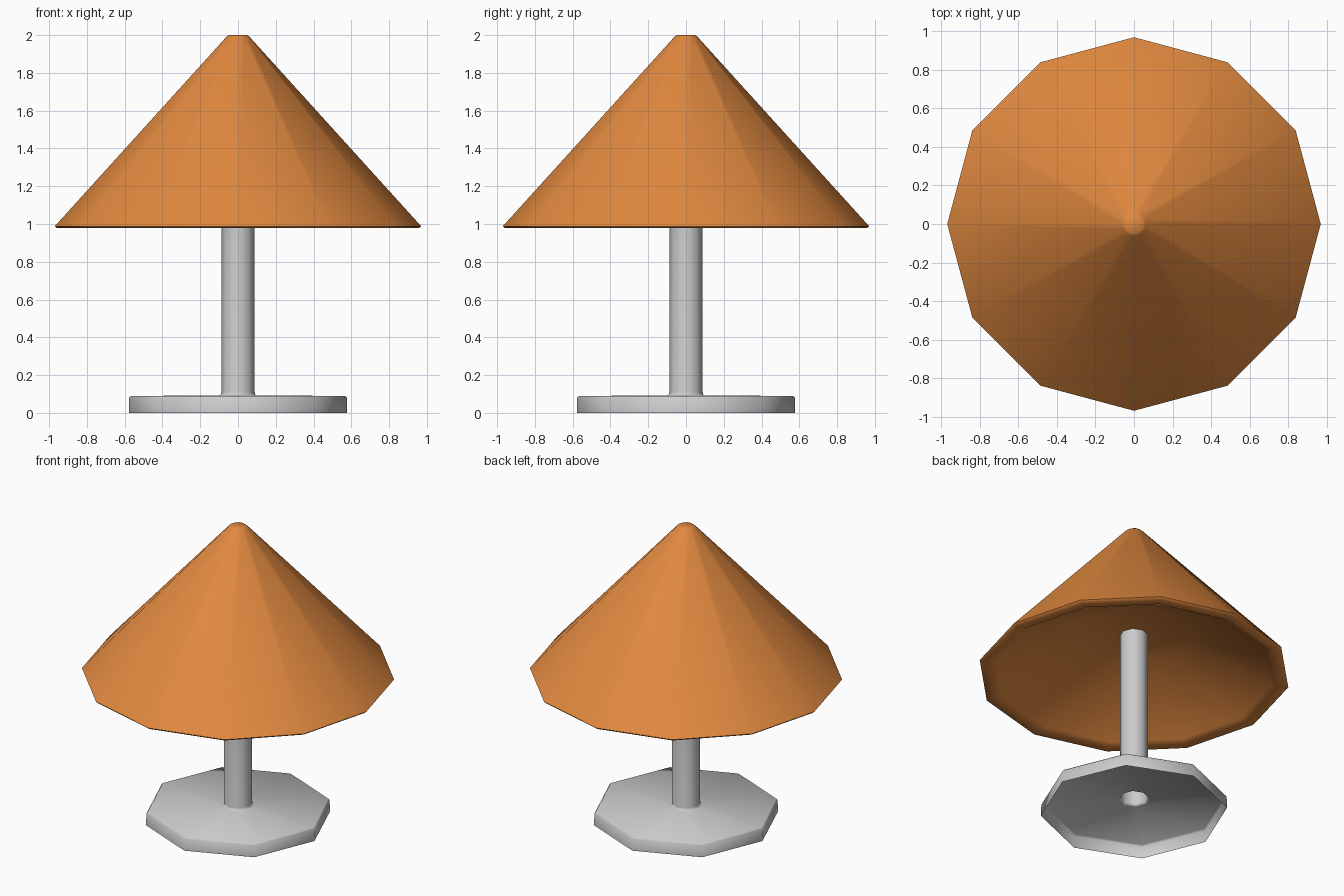
import bpy, bmesh
from math import cos, sin, tau, radians

if "Cube" in bpy.data.objects:
    bpy.data.objects.remove(bpy.data.objects["Cube"])


def revolve(name, profile, sides, cap_ends=False, angle=60):
    """Spin a (radius, height) profile round z into a low-poly shell."""
    bm = bmesh.new()
    rings = [[bm.verts.new((r * cos(tau * i / sides), r * sin(tau * i / sides), z))
              for i in range(sides)] for r, z in profile]
    for a, b in zip(rings, rings[1:]):
        for i in range(sides):
            j = (i + 1) % sides
            bm.faces.new((a[i], a[j], b[j], b[i]))
    if cap_ends:
        bm.faces.new(rings[0][::-1])
        bm.faces.new(rings[-1])
    mesh = bpy.data.meshes.new(name)
    bm.to_mesh(mesh)
    bm.free()
    obj = bpy.data.objects.new(name, mesh)
    bpy.context.collection.objects.link(obj)
    bpy.ops.object.select_all(action='DESELECT')
    obj.select_set(True)
    bpy.context.view_layer.objects.active = obj
    bpy.ops.object.shade_smooth_by_angle(angle=radians(angle))
    return obj


# Octagonal foot, hollow underneath, flowing into the pole
revolve("base_and_pole", [
    (0.578, 0.0), (0.576, 0.08), (0.566, 0.09),
    (0.10, 0.092), (0.091, 0.098), (0.088, 0.11), (0.088, 1.26)], 8)

# Twelve-sided shade: flat ceiling, sloping inside, thick rim, outer cone, tip
shade = revolve("lamp_shade", [
    (0.33, 1.26), (0.87, 0.995), (0.89, 0.98), (0.96, 0.978),
    (0.97, 0.988), (0.062, 1.99), (0.05, 2.0)], 12, cap_ends=True)

orange = bpy.data.materials.new("shade_orange")
orange.diffuse_color = (0.75, 0.25, 0.05, 1)
orange.use_nodes = True
orange.node_tree.nodes["Principled BSDF"].inputs["Base Color"].default_value = orange.diffuse_color
shade.data.materials.append(orange)
